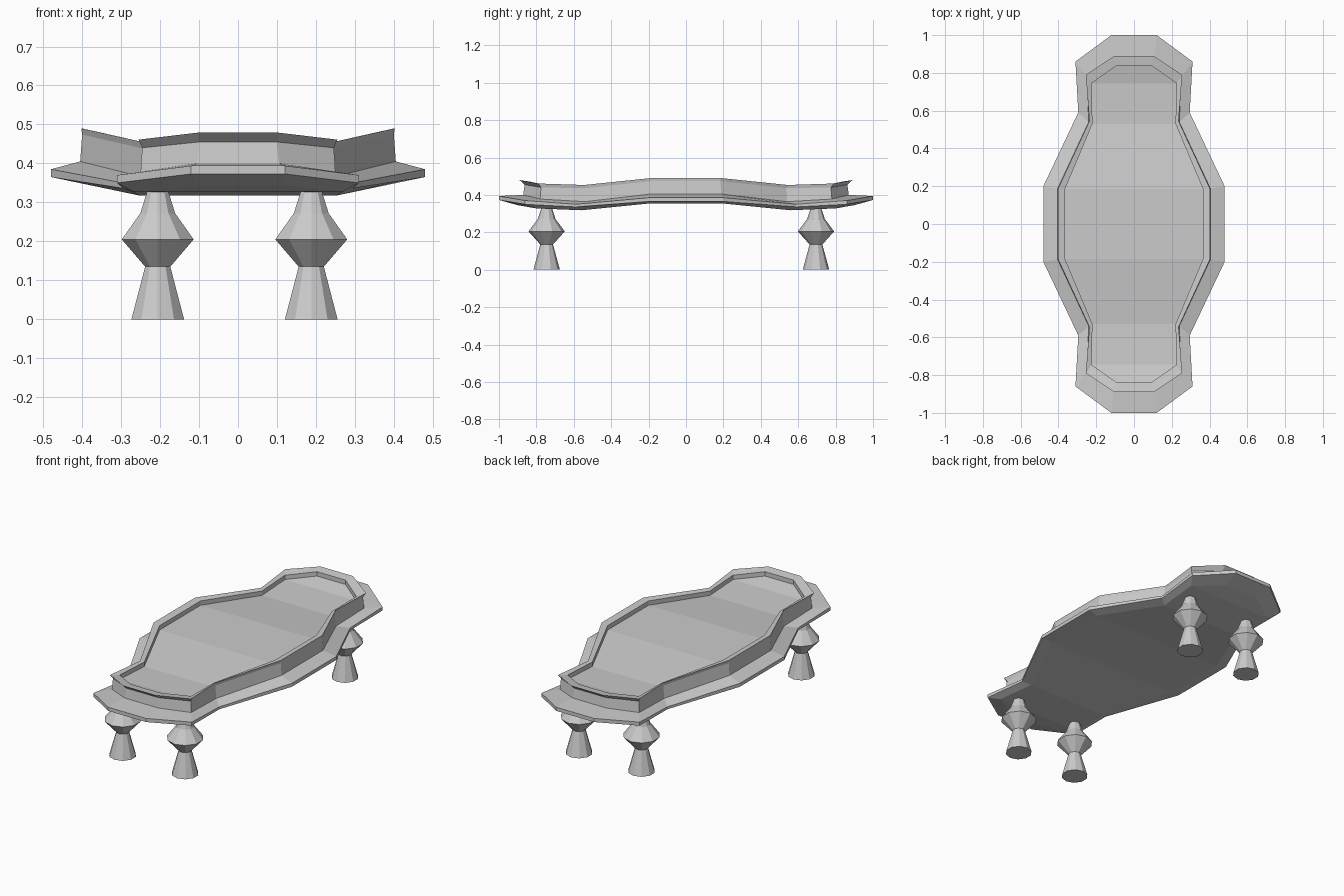
import bpy, bmesh, math

if "Cube" in bpy.data.objects:
    bpy.data.objects.remove(bpy.data.objects["Cube"])


def make_object(name, bm):
    bmesh.ops.recalc_face_normals(bm, faces=bm.faces)
    mesh = bpy.data.meshes.new(name)
    bm.to_mesh(mesh)
    bm.free()
    ob = bpy.data.objects.new(name, mesh)
    bpy.context.collection.objects.link(ob)
    return ob


def ring(bm, quarter):
    """Mirror four quarter points (end, corner, neck, belly) into a 16-point loop."""
    half = quarter + [(x, -y, z) for x, y, z in reversed(quarter)]
    full = half + [(-x, y, z) for x, y, z in reversed(half)]
    return [bm.verts.new(p) for p in full]


def bridge(bm, a, b):
    n = len(a)
    for i in range(n):
        j = (i + 1) % n
        bm.faces.new((a[i], a[j], b[j], b[i]))


def cross_fill(bm, loop):
    """Close a loop with strips running across the width."""
    n = len(loop)
    for i in range(n // 2 - 1):
        bm.faces.new((loop[i], loop[i + 1], loop[n - 2 - i], loop[n - 1 - i]))


# Wavy tray top: rings from underside, over the flange and wall, to the floor
inner = [(.09, .84, .472), (.225, .745, .452), (.22, .53, .445), (.365, .185, .482)]
rings = [
    [(.11, .90, .345), (.27, .80, .328), (.255, .56, .318), (.42, .19, .355)],   # underside
    [(.12, 1.0, .373), (.31, .86, .350), (.295, .59, .336), (.48, .20, .365)],   # edge bottom
    [(.12, 1.0, .394), (.31, .86, .370), (.295, .59, .350), (.48, .20, .385)],   # edge top
    [(.105, .87, .400), (.25, .78, .378), (.24, .54, .364), (.405, .187, .405)], # wall foot
    [(.10, .863, .455), (.246, .775, .440), (.234, .538, .436), (.40, .185, .474)],
    [(.103, .89, .479), (.255, .79, .461), (.236, .545, .453), (.402, .187, .490)],
    inner,                                                                       # lip
    [(x, y, z - .025) for x, y, z in inner],                                     # floor
]
bm = bmesh.new()
loops = [ring(bm, r) for r in rings]
for a, b in zip(loops, loops[1:]):
    bridge(bm, a, b)
cross_fill(bm, loops[0])
cross_fill(bm, loops[-1])
make_object("tray_top", bm)

# Four turned legs with ten sides
profile = [(.071, 0), (.034, .135), (.097, .205), (.047, .272), (.023, .345)]
SIDES = 10
for yname, y in (("front", -.745), ("back", .695)):
    for xname, x in (("left", -.206), ("right", .188)):
        bm = bmesh.new()
        loops = []
        for r, z in profile:
            angles = [math.pi / 2 + i * math.tau / SIDES for i in range(SIDES)]
            loops.append([bm.verts.new((r * math.cos(a), r * math.sin(a), z)) for a in angles])
        for a, b in zip(loops, loops[1:]):
            bridge(bm, a, b)
        bm.faces.new(loops[0])
        bm.faces.new(loops[-1])
        leg = make_object(f"{yname}_{xname}_leg", bm)
        leg.location = (x, y, 0)
